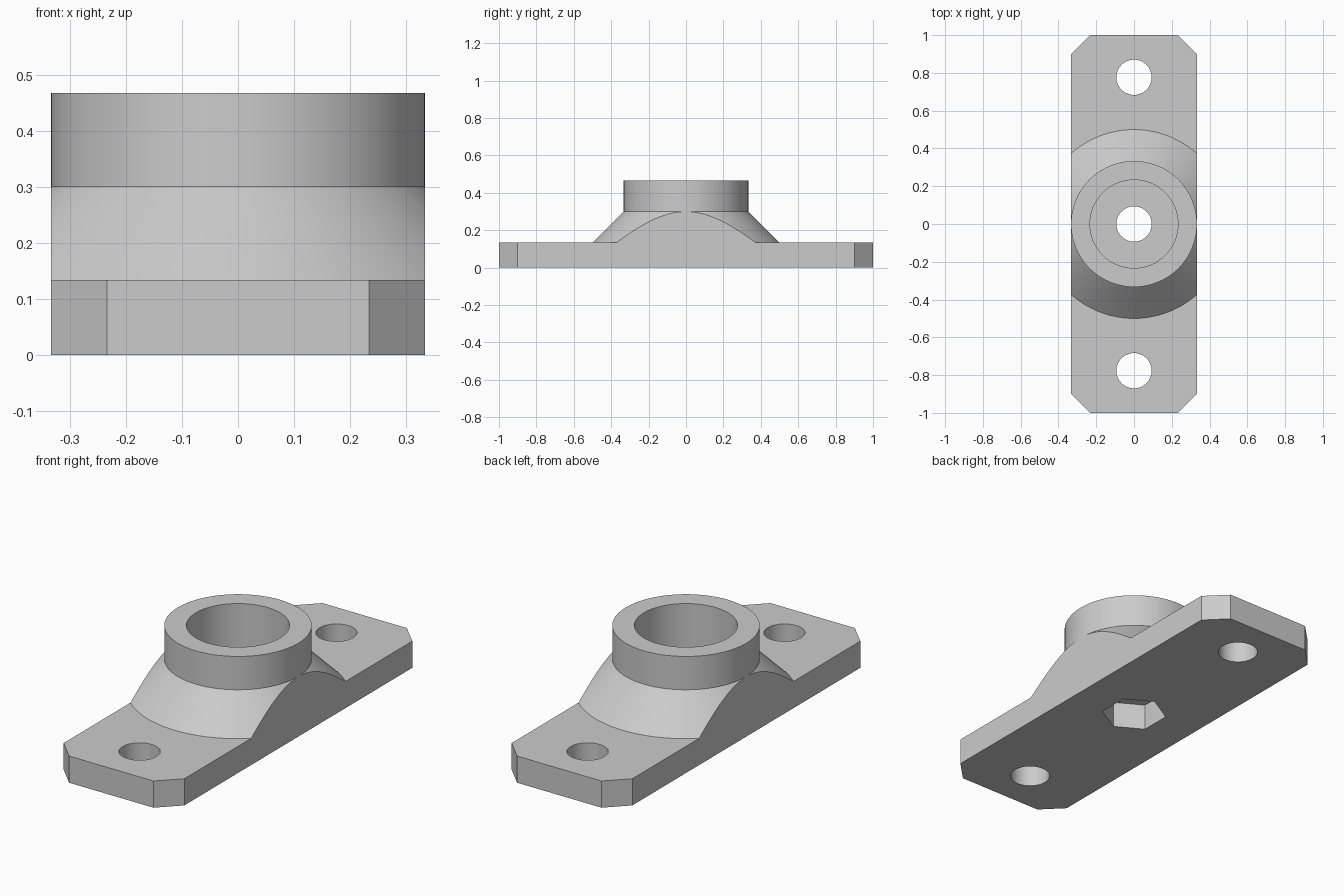
import bpy, bmesh, math
from mathutils import Vector, Matrix

cube = bpy.data.objects.get("Cube")
if cube:
    bpy.data.objects.remove(cube, do_unlink=True)

W, T, H = 1 / 3, 0.1333, 0.4667     # half width, plate thickness, total height
SEG = 128


def new_object(name, bm):
    bmesh.ops.recalc_face_normals(bm, faces=bm.faces)
    mesh = bpy.data.meshes.new(name)
    bm.to_mesh(mesh)
    bm.free()
    obj = bpy.data.objects.new(name, mesh)
    bpy.context.collection.objects.link(obj)
    return obj


def prism(name, outline, z0, z1):
    bm = bmesh.new()
    base = bm.faces.new([bm.verts.new((x, y, z0)) for x, y in outline])
    top = bmesh.ops.extrude_face_region(bm, geom=[base])["geom"]
    verts = [v for v in top if isinstance(v, bmesh.types.BMVert)]
    bmesh.ops.translate(bm, verts=verts, vec=(0, 0, z1 - z0))
    return new_object(name, bm)


def ring(radius, sides, phase=0.0, cy=0.0):
    angles = [phase + math.tau * i / sides for i in range(sides)]
    return [(radius * math.cos(a), cy + radius * math.sin(a)) for a in angles]


def combine(target, tool, operation):
    mod = target.modifiers.new(operation.lower(), "BOOLEAN")
    mod.operation, mod.solver, mod.object = operation, "EXACT", tool
    bpy.context.view_layer.objects.active = target
    bpy.ops.object.modifier_apply(modifier=mod.name)
    bpy.data.objects.remove(tool, do_unlink=True)


# Base plate with chamfered corners
c = 0.1
mount = prism("flanged_mount", [(-W, c - 1), (c - W, -1), (W - c, -1), (W, c - 1),
                                (W, 1 - c), (W - c, 1), (c - W, 1), (-W, 1 - c)], 0, T)

# Conical shoulder and round collar, trimmed flush with the plate sides
bm = bmesh.new()
profile = [(0.5, 0.06), (0.5, T), (W, 0.3), (W, H)]
loops = [[bm.verts.new((x, y, z)) for x, y in ring(r, SEG, math.pi / SEG)]
         for r, z in profile]
for low, high in zip(loops, loops[1:]):
    for i in range(SEG):
        j = (i + 1) % SEG
        bm.faces.new((low[i], low[j], high[j], high[i]))
bm.faces.new(loops[0])
bm.faces.new(loops[-1])
for side in (-1, 1):
    bmesh.ops.bisect_plane(bm, geom=bm.verts[:] + bm.edges[:] + bm.faces[:], dist=1e-6,
                           plane_co=(side * W, 0, 0), plane_no=(side, 0, 0),
                           clear_outer=True)
    bmesh.ops.holes_fill(bm, edges=[e for e in bm.edges if e.is_boundary])
combine(mount, new_object("collar", bm), "UNION")

# Collar bore, centre hole, mounting holes and hexagonal nut pocket
cutters = [prism("bore_cutter", ring(0.2333, SEG), 0.2, 0.6),
           prism("centre_cutter", ring(0.0933, 64), 0.1, 0.3),
           prism("nut_cutter", ring(0.154, 6, math.pi / 2), -0.1, T)]
cutters += [prism("mounting_hole_cutter", ring(0.0933, 64, cy=y), -0.1, 0.3)
            for y in (-0.7767, 0.7767)]
for cutter in cutters:
    combine(mount, cutter, "DIFFERENCE")

# Plain grey finish
grey = bpy.data.materials.new("plain_grey")
grey.use_nodes = True
color = (0.6, 0.6, 0.6, 1)
grey.diffuse_color = color
grey.node_tree.nodes["Principled BSDF"].inputs["Base Color"].default_value = color
mount.data.materials.clear()
mount.data.materials.append(grey)
for face in mount.data.polygons:
    face.material_index = 0

# Smooth round walls, sharp rims
bpy.ops.object.select_all(action="DESELECT")
mount.select_set(True)
bpy.context.view_layer.objects.active = mount
bpy.ops.object.shade_smooth_by_angle(angle=math.radians(20))
